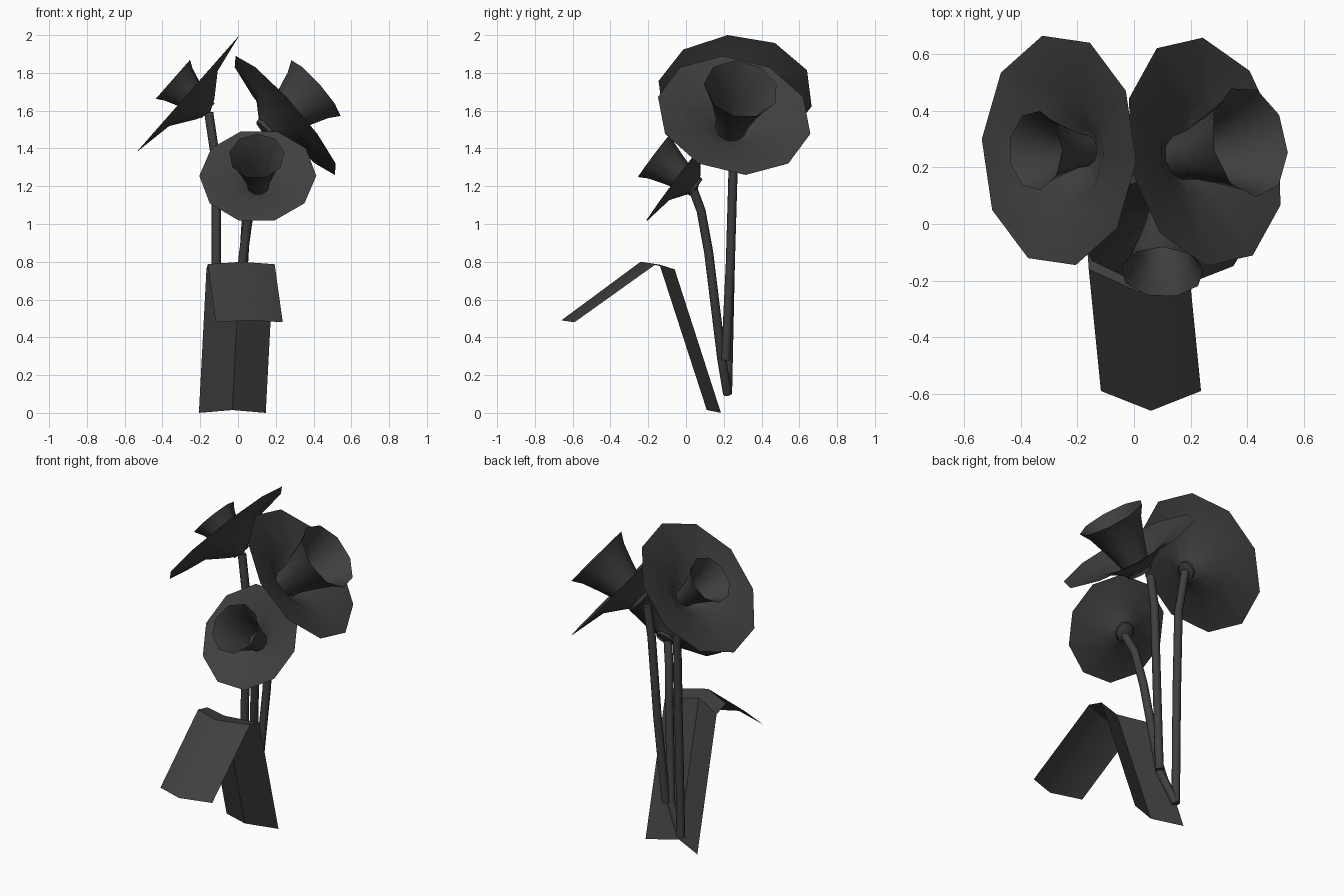
import bpy
import bmesh
from math import sin, cos, radians, tau
from mathutils import Vector

cube = bpy.data.objects.get("Cube")
if cube:
    bpy.data.objects.remove(cube)

# One dark matte colour for everything
charcoal = bpy.data.materials.new("charcoal")
charcoal.use_nodes = True
charcoal.diffuse_color = (0.05, 0.05, 0.05, 1)
bsdf = charcoal.node_tree.nodes["Principled BSDF"]
bsdf.inputs["Base Color"].default_value = (0.05, 0.05, 0.05, 1)
bsdf.inputs["Roughness"].default_value = 0.8


def finish(bm, name, angle):
    mesh = bpy.data.meshes.new(name)
    bm.to_mesh(mesh)
    bm.free()
    obj = bpy.data.objects.new(name, mesh)
    bpy.context.collection.objects.link(obj)
    mesh.materials.append(charcoal)
    bpy.ops.object.select_all(action="DESELECT")
    obj.select_set(True)
    bpy.context.view_layer.objects.active = obj
    bpy.ops.object.shade_smooth_by_angle(angle=radians(angle))
    return obj


def bridge(bm, a, b, closed=True):
    n = len(a)
    for i in range(n if closed else n - 1):
        j = (i + 1) % n
        bm.faces.new((a[i], a[j], b[j], b[i]))


def lathe(name, centre, axis, profile, sides, phase=0.0, tip=None):
    """Revolve (radius, depth) pairs around an axis; tip closes the start."""
    n = Vector(axis).normalized()
    u = Vector((0, 0, 1)).cross(n).normalized()
    v = n.cross(u)
    c = Vector(centre)
    bm = bmesh.new()
    rings = []
    for r, d in profile:
        angles = [tau * i / sides + radians(phase) for i in range(sides)]
        rings.append([bm.verts.new(c + n * d + (u * cos(a) + v * sin(a)) * r)
                      for a in angles])
    for a, b in zip(rings, rings[1:]):
        bridge(bm, a, b)
    if tip is not None:
        point = bm.verts.new(c + n * tip)
        for i in range(sides):
            bm.faces.new((point, rings[0][i], rings[0][(i + 1) % sides]))
    return finish(bm, name, 60)


def flower(side, centre, axis, radius, phase, cup_radius, cup_end):
    # Shallow petal disc with a sunken middle
    depth = 0.375 * radius
    lathe(side + "_petals", centre, axis,
          [(0.17 * radius, -0.8 * depth), (0.47 * radius, -0.25 * depth), (radius, 0)],
          10, phase, -depth)
    # Flared trumpet rising from the middle
    flare = [(0, 0.38), (0.25, 0.45), (0.54, 0.62), (0.84, 0.82), (1, 1)]
    lathe(side + "_trumpet", centre, axis,
          [(k * cup_radius, -0.9 * depth + t * (cup_end + 0.9 * depth)) for t, k in flare],
          9, 10)


def stem(name, points, radius=0.024, sides=8):
    pts = [Vector(p) for p in points]
    bm = bmesh.new()
    rings = []
    for i, p in enumerate(pts):
        t = (pts[min(i + 1, len(pts) - 1)] - pts[max(i - 1, 0)]).normalized()
        u = Vector((0, 1, 0)).cross(t).normalized()
        v = t.cross(u)
        rings.append([bm.verts.new(p + (u * cos(tau * k / sides) + v * sin(tau * k / sides)) * radius)
                      for k in range(sides)])
    for a, b in zip(rings, rings[1:]):
        bridge(bm, a, b)
    bm.faces.new(rings[0][::-1])
    bm.faces.new(rings[-1])
    finish(bm, name, 50)


flower("right", (-0.265, 0.26, 1.69), (-0.75, 0, 0.66), 0.415, 12.5, 0.142, 0.11)
flower("left", (0.25, 0.255, 1.575), (0.74, 0.17, 0.65), 0.415, 18, 0.2, 0.215)
flower("front", (0.105, -0.03, 1.255), (-0.03, -0.8, 0.6), 0.31, 0, 0.148, 0.175)

stem("right_stem", [(-0.12, 0.22, 0.1), (-0.115, 0.235, 0.8),
                    (-0.115, 0.25, 1.32), (-0.155, 0.26, 1.59)])
stem("left_stem", [(-0.01, 0.21, 0.28), (0.03, 0.235, 0.8),
                   (0.06, 0.25, 1.3), (0.09, 0.25, 1.48)])
stem("front_stem", [(-0.12, 0.22, 0.1), (-0.03, 0.19, 0.28), (0.03, 0.12, 0.85),
                    (0.06, 0.08, 1.07), (0.1, 0.035, 1.19)])

# Folded leaf: rows of (centre x, edge y, edge z, middle y, middle z)
rows = [(-0.03, 0.185, 0.0, 0.11, 0.015),
        (0.01, -0.06, 0.76, -0.14, 0.785),
        (0.017, -0.16, 0.787, -0.24, 0.8),
        (0.06, -0.59, 0.48, -0.66, 0.49)]
bm = bmesh.new()
strips = []
for x, ey, ez, my, mz in rows:
    strips.append([bm.verts.new(p) for p in
                   ((x - 0.177, ey, ez), (x, my, mz), (x + 0.177, ey, ez))])
for a, b in zip(strips, strips[1:]):
    bridge(bm, a, b, closed=False)
finish(bm, "folded_leaf", 40)
